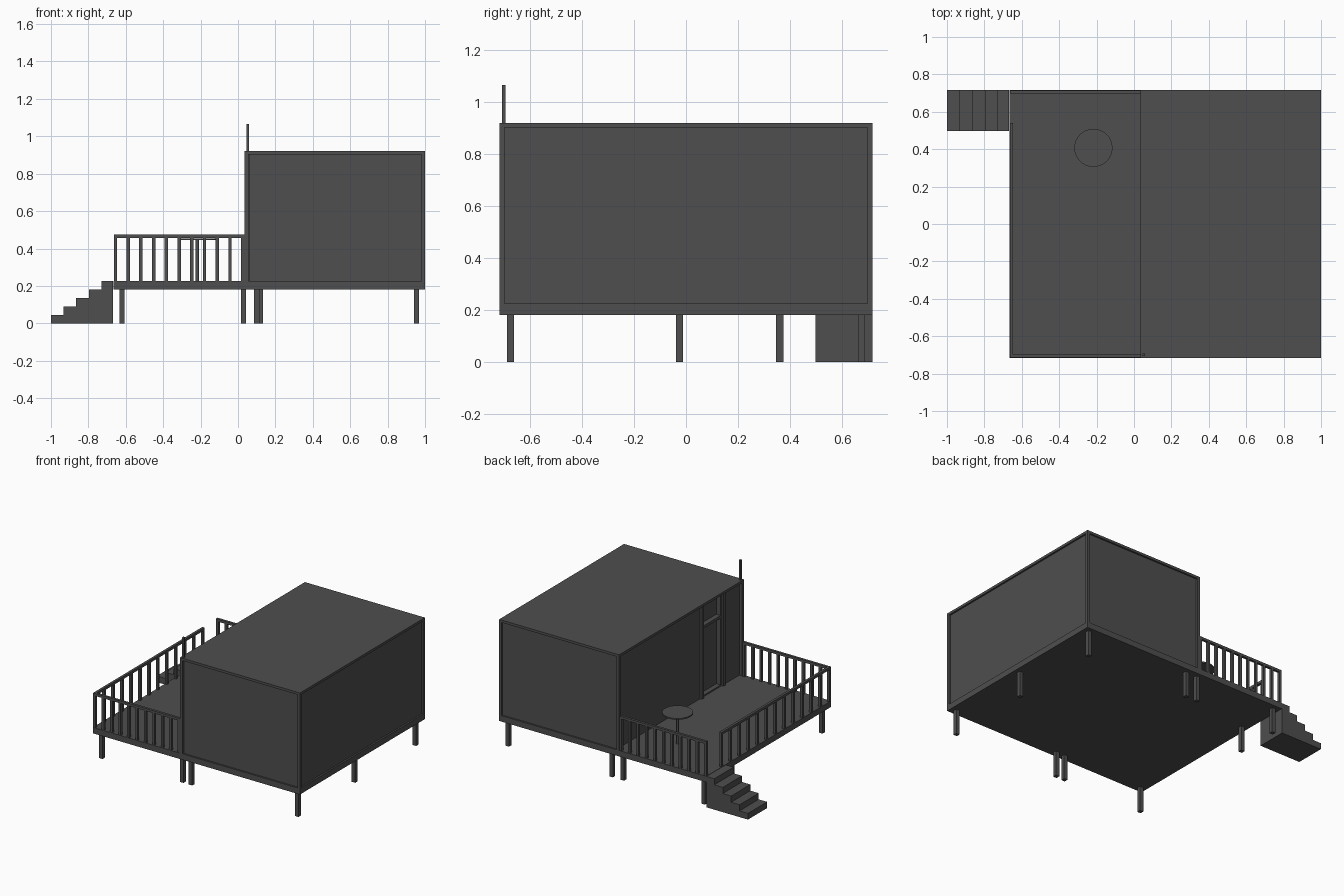
import bpy, math

if "Cube" in bpy.data.objects:
    bpy.data.objects.remove(bpy.data.objects["Cube"])

# Dark grey finish shared by every part
dark = bpy.data.materials.new("dark_grey")
dark.diffuse_color = (0.077, 0.077, 0.077, 1)
dark.use_nodes = True
dark.node_tree.nodes["Principled BSDF"].inputs["Base Color"].default_value = dark.diffuse_color


def box(name, x0, x1, y0, y1, z0, z1):
    bpy.ops.mesh.primitive_cube_add(size=1, location=((x0 + x1) / 2, (y0 + y1) / 2, (z0 + z1) / 2))
    ob = bpy.context.object
    ob.name = name
    ob.scale = (x1 - x0, y1 - y0, z1 - z0)
    bpy.ops.object.transform_apply(location=False, rotation=False, scale=True)
    ob.data.materials.append(dark)
    return ob


def cylinder(name, r, x, y, z0, z1, n):
    bpy.ops.mesh.primitive_cylinder_add(radius=r, depth=z1 - z0, vertices=n, location=(x, y, (z0 + z1) / 2))
    ob = bpy.context.object
    ob.name = name
    bpy.ops.object.shade_smooth_by_angle()
    ob.data.materials.append(dark)
    return ob


W = 0.717          # half width in y
FLOOR, ROOF = 0.225, 0.92
HX = 0.036         # open side of the cabin
DX = -0.665        # outer edge of the deck

# Raised platform under cabin and deck
box("platform", DX, 1, -W, W, 0.182, FLOOR)

# Square stilts
stilts = [(0.955, -0.675), (0.955, -0.025), (0.955, 0.675),
          (0.10, -0.675), (0.12, 0.675), (0.03, -0.675), (0.03, 0.675),
          (-0.62, -0.675), (-0.62, 0.36), (-0.62, 0.675)]
for i, (x, y) in enumerate(stilts):
    box(f"stilt_{i}", x - 0.014, x + 0.014, y - 0.014, y + 0.014, 0, 0.185)

# Cabin: inset walls inside a slim frame
wall = box("cabin_walls", HX + 0.025, 0.988, -W + 0.012, W - 0.012, FLOOR, 0.91)
box("roof", HX, 1, -W, W, 0.902, ROOF)
for i, (x0, x1) in enumerate([(HX, HX + 0.02), (0.98, 1)]):
    for j, (y0, y1) in enumerate([(-W, -W + 0.02), (W - 0.02, W)]):
        box(f"corner_post_{i}{j}", x0, x1, y0, y1, FLOOR, 0.905)

# Door and transom recesses cut in the deck side wall
for name, z0, z1 in [("door", 0.235, 0.72), ("transom", 0.74, 0.885)]:
    cut = box(name + "_cutter", HX - 0.02, HX + 0.06, -0.485, -0.285, z0, z1)
    cut.hide_render = True
    cut.hide_viewport = True
    m = wall.modifiers.new(name, "BOOLEAN")
    m.object = cut
    m.operation = "DIFFERENCE"
    m.solver = "EXACT"
for i, y in enumerate((-0.51, -0.26)):
    box(f"door_jamb_{i}", HX + 0.01, HX + 0.03, y - 0.012, y + 0.012, FLOOR, 0.905)

# Thin mast on the roof corner
box("roof_mast", 0.046, 0.06, -0.707, -0.693, 0.90, 1.065)


# Railings: top rail with evenly spaced balusters
def railing(name, a, b, count):
    h = 0.009
    (ax, ay), (bx, by) = a, b
    box(name + "_top_rail", min(ax, bx) - h, max(ax, bx) + h,
        min(ay, by) - h, max(ay, by) + h, 0.457, 0.475)
    for i in range(count + 1):
        t = i / count
        x, y = ax + (bx - ax) * t, ay + (by - ay) * t
        box(f"{name}_baluster_{i}", x - h, x + h, y - h, y + h, FLOOR - 0.005, 0.46)


railing("front_railing", (-0.655, -0.706), (0.025, -0.706), 10)
railing("back_railing", (-0.655, 0.706), (0.025, 0.706), 10)
railing("left_railing", (-0.655, -0.706), (-0.655, 0.53), 12)

# Solid stairs, one stepped profile extruded across
profile = [(-0.668, 0), (-1, 0)]
for i in range(5):
    x = -1 + 0.0675 * i
    profile += [(x, 0.045 * (i + 1)), (min(x + 0.0675, -0.668), 0.045 * (i + 1))]
n = len(profile)
verts = [(x, y, z) for y in (0.497, W) for x, z in profile]
faces = [tuple(range(n)), tuple(range(n, 2 * n))[::-1]]
faces += [((i + 1) % n, i, n + i, n + (i + 1) % n) for i in range(n)]
mesh = bpy.data.meshes.new("stairs")
mesh.from_pydata(verts, [], faces)
mesh.materials.append(dark)
stairs = bpy.data.objects.new("stairs", mesh)
bpy.context.collection.objects.link(stairs)
bpy.context.view_layer.objects.active = stairs
bpy.ops.object.select_all(action="DESELECT")
stairs.select_set(True)
bpy.ops.object.mode_set(mode="EDIT")
bpy.ops.mesh.select_all(action="SELECT")
bpy.ops.mesh.normals_make_consistent(inside=False)
bpy.ops.object.mode_set(mode="OBJECT")

# Round table on the deck
cylinder("table_top", 0.102, -0.217, 0.407, 0.445, 0.454, 32)
cylinder("table_leg", 0.009, -0.217, 0.407, FLOOR - 0.005, 0.448, 12)
